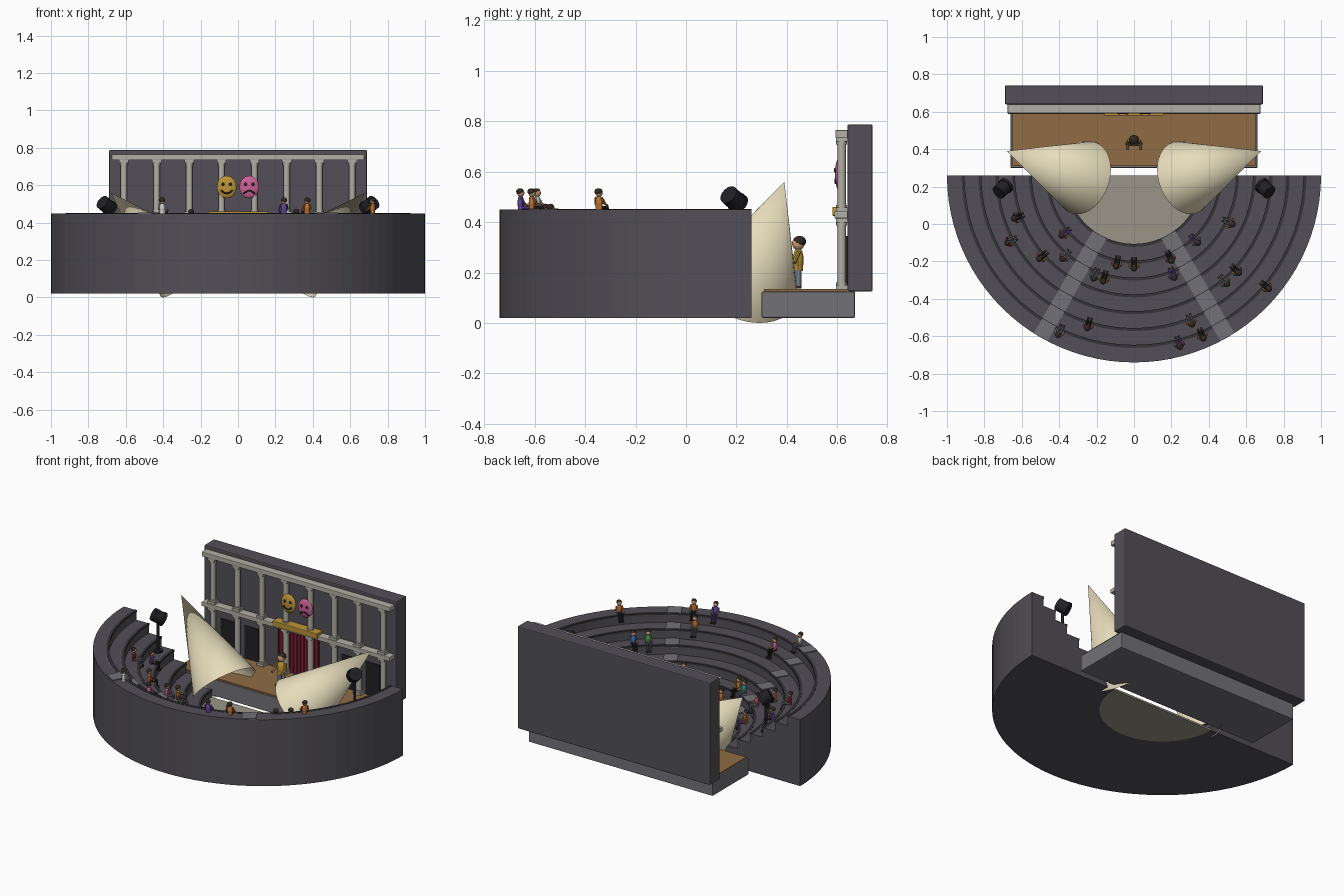
import bpy, bmesh, random
from math import pi, sin, cos, atan2, hypot, radians
from mathutils import Matrix, Vector, Euler

if "Cube" in bpy.data.objects:
    bpy.data.objects.remove(bpy.data.objects["Cube"])

random.seed(4)
MATS = {}
COLOURS = dict(stone=(.085, .08, .095), lip=(.035, .033, .04), aisle=(.17, .165, .185), floor=(.32, .3, .25),
               wood=(.28, .15, .06), marble=(.45, .43, .38), dark=(.015, .014, .018), red=(.3, .02, .05),
               gold=(.5, .3, .04), pink=(.6, .12, .3), beam=(.8, .72, .5), skin=(.6, .33, .18),
               hair=(.03, .02, .015), orange=(.5, .17, .03), purple=(.12, .06, .3), teal=(.03, .35, .35),
               blue=(.05, .15, .4), green=(.08, .3, .1), white=(.6, .6, .6), grey=(.15, .19, .25))


def mat(key):
    if key not in MATS:
        MATS[key] = bpy.data.materials.new(key)
        MATS[key].diffuse_color = (*COLOURS[key], 1)
    return MATS[key]


def finish(name, bm, keys, smooth=True, bevel=0):
    bmesh.ops.recalc_face_normals(bm, faces=bm.faces)
    me = bpy.data.meshes.new(name)
    bm.to_mesh(me)
    bm.free()
    for k in keys:
        me.materials.append(mat(k))
    o = bpy.data.objects.new(name, me)
    bpy.context.collection.objects.link(o)
    if bevel:
        b = o.modifiers.new("bevel", 'BEVEL')
        b.width, b.segments = bevel, 2
    if smooth:
        bpy.ops.object.select_all(action='DESELECT')
        o.select_set(True)
        bpy.context.view_layer.objects.active = o
        bpy.ops.object.shade_smooth_by_angle(angle=radians(35))
    return o


def add(bm, kind, loc, size, rot=(0, 0, 0), mi=0, n=12):
    """Add a unit box, ball or cylinder scaled to size."""
    m = Matrix.LocRotScale(Vector(loc), Euler(rot), Vector(size))
    if kind == 'box':
        r = bmesh.ops.create_cube(bm, size=1, matrix=m)
    elif kind == 'ball':
        r = bmesh.ops.create_uvsphere(bm, u_segments=n, v_segments=8, radius=.5, matrix=m)
    else:
        r = bmesh.ops.create_cone(bm, cap_ends=True, segments=n, radius1=.5, radius2=.5, depth=1, matrix=m)
    for f in {f for v in r['verts'] for f in v.link_faces}:
        f.material_index = mi


def span(name, lo, hi, key, bevel=0):
    bm = bmesh.new()
    add(bm, 'box', [(a + b) / 2 for a, b in zip(lo, hi)], [b - a for a, b in zip(lo, hi)])
    return finish(name, bm, [key], False, bevel)


CY = .26  # centre line of the half-round seating


def half_ring(name, r0, r1, z0, z1, key, n=48):
    bm = bmesh.new()
    rings = []
    for i in range(n + 1):
        a = pi + pi * i / n
        rings.append([bm.verts.new((r * cos(a), CY + r * sin(a), z))
                      for r, z in ((r0, z0), (r1, z0), (r1, z1), (r0, z1))])
    for p, q in zip(rings, rings[1:]):
        for k in range(4):
            bm.faces.new((p[k], p[k - 1], q[k - 1], q[k]))
    bm.faces.new(rings[0])
    bm.faces.new(rings[-1])
    return finish(name, bm, [key], False)


# seating tiers with lips and two stepped aisles
W, R0, BASE, RISE = .09, .37, .02, .0614
def tier_of(r): return max(0, min(6, int((r - R0) / W)))
def tier_top(i): return BASE + RISE * (i + 1)

aisle = bmesh.new()
for i in range(7):
    r = R0 + W * i
    half_ring("seating_tier", r, r + W, BASE, tier_top(i), 'stone')
    half_ring("tier_lip", r - .004, r + .012, tier_top(i) - .01, tier_top(i) + .002, 'lip')
    for a in (radians(240), radians(300)):
        rm = r + W / 2 - .003
        add(aisle, 'box', (rm * cos(a), CY + rm * sin(a), tier_top(i) - .004), (W - .002, .085, .018), (0, 0, a))
finish("aisle_steps", aisle, ['aisle'], False)
half_ring("orchestra_floor", .001, R0, BASE, BASE + .012, 'floor')

# stage and back wall
span("stage_base", (-.66, .30, .02), (.66, .67, .125), 'aisle', .005)
span("stage_boards", (-.65, .31, .124), (.65, .64, .134), 'wood')
span("back_wall", (-.69, .64, .125), (.69, .74, .787), 'stone', .006)
span("lower_entablature", (-.675, .588, .415), (.675, .642, .442), 'marble', .003)
span("upper_entablature", (-.675, .592, .735), (.675, .642, .765), 'marble', .003)

# two storeys of columns
col = bmesh.new()
for x in (.088, .26, .435, .61):
    for s in (-1, 1):
        for z0, z1 in ((.134, .415), (.442, .735)):
            add(col, 'cyl', (s * x, .617, (z0 + z1) / 2), (.034, .034, z1 - z0), n=16)
            for z in (z0 + .008, z1 - .008):
                add(col, 'box', (s * x, .617, z), (.05, .046, .016))
            add(col, 'cyl', (s * x, .617, z1 - .022), (.043, .043, .012), n=16)
            add(col, 'cyl', (s * x, .617, z0 + .021), (.043, .043, .01), n=16)
finish("columns", col, ['marble'])

# doorways
for x in (-.52, -.347, .347, .52):
    span("doorway", (x - .05, .634, .134), (x + .05, .642, .345), 'dark')

# folded curtain and its gold pelmet
bm = bmesh.new()
N = 72
rows = [[bm.verts.new((-.15 + .3 * i / N, .622 + .009 * sin(i * 2 * pi / 6), z)) for i in range(N + 1)]
        for z in (.135, .425)]
for i in range(N):
    bm.faces.new((rows[0][i], rows[0][i + 1], rows[1][i + 1], rows[1][i]))
finish("curtain", bm, ['red'])
span("curtain_pelmet", (-.16, .58, .425), (.16, .64, .46), 'gold', .003)

# happy and sad masks
for s, key in ((-1, 'gold'), (1, 'pink')):
    bm = bmesh.new()
    x, z = s * .06, .59
    add(bm, 'ball', (x, .605, z), (.106, .03, .122), n=24)
    for e in (-1, 1):
        add(bm, 'ball', (x + e * .02, .591, z + .015), (.016, .01, .018), mi=1)
    for k in range(-4, 5):
        t = k / 4
        add(bm, 'ball', (x + t * .027, .593, z - .027 - s * .014 * (t * t - .5) * 1.0), (.011, .01, .009), mi=1, n=8)
    finish("theatre_mask", bm, [key, 'dark'])

# light beams (open cones) and spotlights on poles
for s in (-1, 1):
    apex, base = Vector((s * .68, .39, .56)), Vector((s * .27, .247, .145))
    d = base - apex
    m = Matrix.Translation((apex + base) / 2) @ d.to_track_quat('Z', 'Y').to_matrix().to_4x4()
    bm = bmesh.new()
    bmesh.ops.create_cone(bm, cap_ends=False, segments=48, radius1=0, radius2=.2, depth=d.length, matrix=m)
    bmesh.ops.remove_doubles(bm, verts=bm.verts, dist=1e-4)
    finish("light_beam", bm, ['beam'])
    bm = bmesh.new()
    c = Vector((s * .705, .187, .492))
    aim = Vector((-s * .6, .55, -.5)).normalized()
    e = aim.to_track_quat('Z', 'Y').to_euler()
    add(bm, 'cyl', c, (.078, .078, .065), e, n=20)
    add(bm, 'cyl', c + aim * .033, (.086, .086, .016), e, n=20)
    add(bm, 'cyl', (c.x, c.y, .37), (.016, .016, .22))
    add(bm, 'cyl', (c.x, c.y, .27), (.06, .06, .012), n=16)
    finish("spotlight", bm, ['dark'])


def figure(name, x, y, z, face, shirt, trousers, k=1, standing=False):
    """Small person with hips at the origin, facing local -y."""
    bm = bmesh.new()
    add(bm, 'ball', (0, 0, .026), (.034, .026, .062), mi=0)
    add(bm, 'cyl', (0, 0, .02), (.03, .023, .04), mi=0)
    add(bm, 'ball', (0, 0, .066), (.03, .03, .033), mi=1)
    add(bm, 'ball', (0, .003, .071), (.033, .032, .027), mi=2)
    for s in (-1, 1):
        add(bm, 'cyl', (s * .02, -.004, .034), (.01, .01, .03), (-.4, s * -.3, 0), 0, 8)
        add(bm, 'cyl', (s * .021, -.017, .02), (.009, .009, .026), (-1.2, 0, 0), 1, 8)
        if standing:
            add(bm, 'cyl', (s * .009, 0, -.02), (.014, .015, .044), mi=3)
            add(bm, 'box', (s * .009, -.005, -.039), (.014, .025, .007), mi=2)
        else:
            add(bm, 'cyl', (s * .009, -.021, .007), (.013, .013, .042), (pi / 2, 0, 0), 3, 8)
            add(bm, 'cyl', (s * .009, -.042, -.012), (.012, .012, .042), (0, 0, 0), 3, 8)
            add(bm, 'box', (s * .009, -.047, -.034), (.012, .022, .007), mi=2)
    bmesh.ops.transform(bm, verts=bm.verts,
                        matrix=Matrix.LocRotScale(Vector((x, y, z)), Euler((0, 0, face)), Vector((k, k, k))))
    finish(name, bm, [shirt, 'skin', 'hair', trousers])


# audience, each facing the orchestra
seats = [(-.64, .03, 'purple'), (-.675, -.1, 'red'), (-.505, -.185, 'orange'), (-.385, -.06, 'orange'),
         (-.38, -.185, 'pink'), (-.215, -.29, 'teal'), (-.165, -.305, 'orange'), (-.095, -.225, 'orange'),
         (0, -.235, 'gold'), (-.25, -.555, 'pink'), (-.405, -.59, 'white'), (.245, -.655, 'purple'),
         (.31, -.535, 'orange'), (.37, -.61, 'orange'), (.2, -.195, 'red'), (.215, -.285, 'blue'),
         (.34, -.1, 'teal'), (.525, 0, 'orange'), (.495, -.32, 'green'), (.56, -.26, 'blue'), (.72, -.345, 'orange')]
for x, y, shirt in seats:
    z = tier_top(tier_of(hypot(x, y - CY)))
    figure("spectator", x, y, z, atan2(CY - y, -x) + pi / 2, shirt, random.choice(['dark', 'grey', 'purple']))

# performer on the stage
figure("performer", 0, .445, .206, 0, 'gold', 'grey', 1.65, True)

for m in bpy.data.materials:
    if m.users and not m.is_grease_pencil:
        m.use_nodes = True
        m.node_tree.nodes["Principled BSDF"].inputs["Base Color"].default_value = m.diffuse_color
